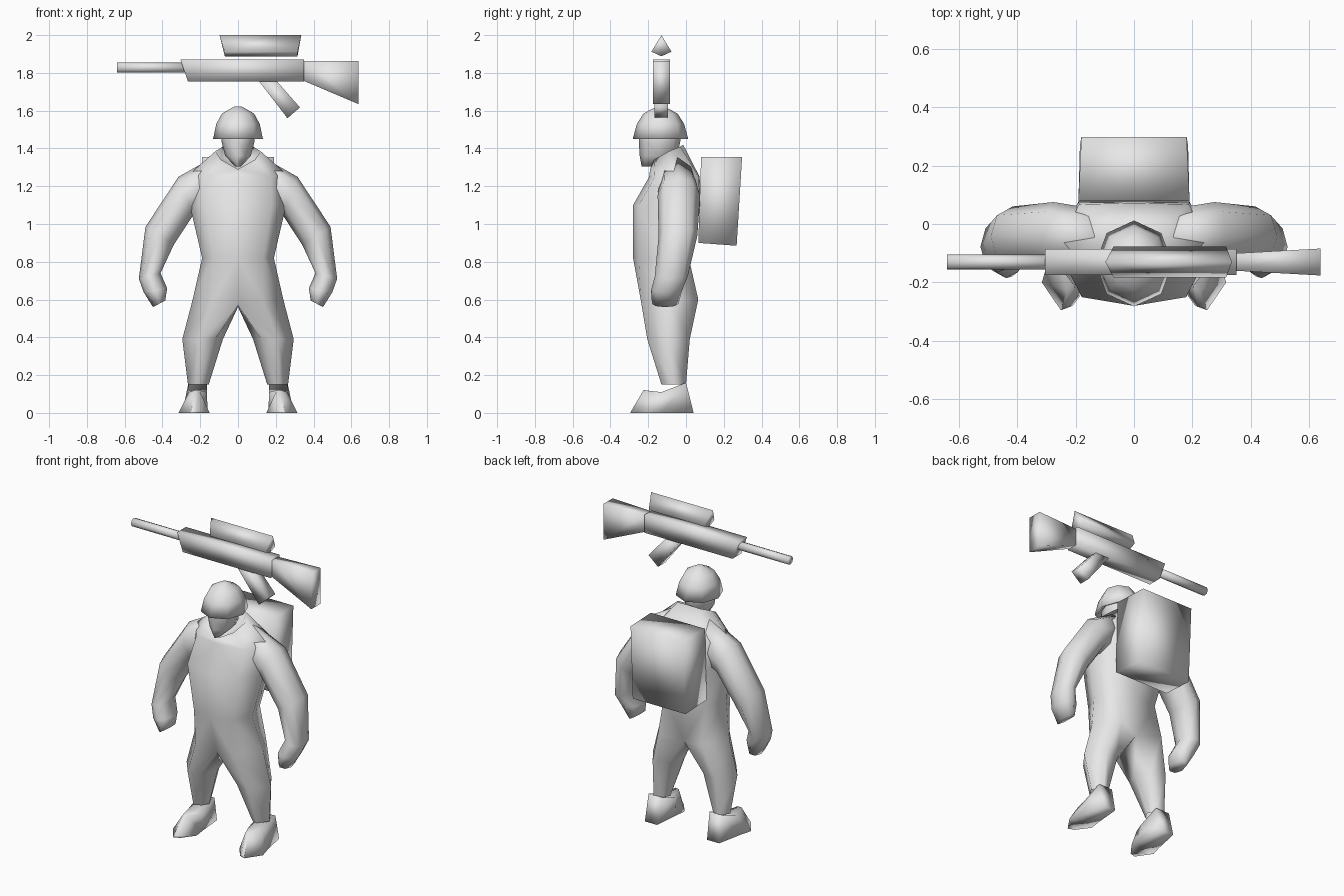
import bpy, bmesh, math
from mathutils import Vector

cube = bpy.data.objects.get("Cube")
if cube:
    bpy.data.objects.remove(cube, do_unlink=True)

grey = bpy.data.materials.new("plain grey")
grey.use_nodes = True
grey.diffuse_color = (0.8, 0.8, 0.8, 1)
grey.node_tree.nodes["Principled BSDF"].inputs["Base Color"].default_value = (0.8, 0.8, 0.8, 1)


def loft(bm, rings, closed=True, caps=True, sx=1):
    """Skin a row of cross-sections that all have the same point count."""
    rows = [[bm.verts.new((x * sx, y, z)) for x, y, z in r] for r in rings]
    n = len(rows[0])
    for a, b in zip(rows, rows[1:]):
        for i in range(n if closed else n - 1):
            j = (i + 1) % n
            bm.faces.new((a[i], a[j], b[j], b[i]))
    if closed and caps:
        bm.faces.new(rows[0])
        bm.faces.new(rows[-1])


def finish(name, bm):
    bmesh.ops.remove_doubles(bm, verts=bm.verts, dist=0.0005)
    bmesh.ops.dissolve_degenerate(bm, edges=bm.edges, dist=0.0005)
    bmesh.ops.recalc_face_normals(bm, faces=bm.faces)
    me = bpy.data.meshes.new(name)
    bm.to_mesh(me)
    bm.free()
    me.materials.append(grey)
    for p in me.polygons:
        p.use_smooth = True
    ob = bpy.data.objects.new(name, me)
    bpy.context.collection.objects.link(ob)
    return ob


def part(name, rings, sx=1):
    bm = bmesh.new()
    loft(bm, rings, sx=sx)
    return finish(name, bm)


def oval(cx, cy, z, rx, ry, n=8):
    return [(cx + rx * math.sin(math.tau * i / n), cy - ry * math.cos(math.tau * i / n), z)
            for i in range(n)]


def slab(outline, widths, cy):
    """Side outline in x/z, with a half width in y for each corner."""
    return [[(x, cy + s * w, z) for (x, z), w in zip(outline, widths)] for s in (-1, 1)]


# Body: half torso sections, front centre round to back centre
def half(w, yf, yb, z, drop=0.0):
    return [(0, yf, z), (w * 0.7, yf + 0.03, z), (w, (yf + yb) / 2, z + drop),
            (w * 0.75, yb - 0.005, z), (0, yb, z)]


collar = [(0, -0.19, 1.29), (0.09, -0.17, 1.34), (0.12, -0.09, 1.385),
          (0.08, -0.03, 1.41), (0, -0.015, 1.42)]
neck = [(x * 0.7, -0.1 + (y + 0.1) * 0.7, z - 0.04) for x, y, z in collar]
pelvis = [(0, -0.21, 0.57), (0.13, -0.24, 0.60), (0.24, -0.09, 0.60),
          (0.15, 0.065, 0.60), (0, 0.02, 0.57)]
torso = [[(0, -0.1, 1.33)] * 5, neck, collar,
         half(0.25, -0.195, 0.072, 1.25, 0.02), half(0.255, -0.28, 0.08, 1.10),
         half(0.19, -0.28, 0.02, 0.82), pelvis]


def leg_ring(xi, xo, yf, yb, z):
    w, m = xo - xi, (yf + yb) / 2
    return [(xi + w * 0.2, yf + 0.02, z), (xi + w * 0.6, yf, z), (xo, m, z),
            (xi + w * 0.65, yb, z), (xi + w * 0.2, yb - 0.02, z), (xi, m, z)]


leg = [pelvis + [(0, -0.09, 0.56)],
       leg_ring(0.08, 0.295, -0.205, 0.02, 0.39),
       leg_ring(0.155, 0.265, -0.13, 0.0, 0.15)]
bm = bmesh.new()
for s in (1, -1):
    loft(bm, torso, closed=False, sx=s)
    loft(bm, leg, caps=False, sx=s)
finish("body", bm)


# Arms with fists: outer point, inner point and y range of each section
def arm_ring(xo, zo, xi, zi, yf, yb):
    out = []
    for i in range(8):
        a = math.tau * i / 8
        u, v = math.cos(a) / 2 + 0.5, math.sin(a) / 2 + 0.5
        out.append((xi + (xo - xi) * u, yf + (yb - yf) * v, zi + (zo - zi) * u))
    return out


arm = [arm_ring(*r) for r in (
    (0.12, 1.36, 0.12, 1.10, -0.14, 0.05),
    (0.315, 1.25, 0.235, 1.05, -0.15, 0.075),
    (0.49, 0.985, 0.34, 0.89, -0.145, 0.06),
    (0.525, 0.71, 0.41, 0.74, -0.165, 0.01),
    (0.50, 0.64, 0.375, 0.66, -0.185, -0.02),
    (0.45, 0.56, 0.385, 0.595, -0.18, -0.04))]

# Boots, from heel to toe
boot = [
    [(0.175, 0.04, 0), (0.165, 0, 0.16), (0.262, 0, 0.16), (0.26, 0.04, 0)],
    [(0.16, -0.13, 0), (0.165, -0.13, 0.11), (0.26, -0.13, 0.11), (0.295, -0.13, 0)],
    [(0.15, -0.20, 0), (0.205, -0.22, 0.12), (0.23, -0.225, 0.12), (0.315, -0.20, 0)],
    [(0.21, -0.28, 0), (0.22, -0.28, 0.01), (0.245, -0.29, 0.01), (0.25, -0.295, 0)]]

for side, s in (("left", 1), ("right", -1)):
    part(side + "_arm", arm, s)
    part(side + "_boot", boot, s)

# Head narrowing to the chin
part("head", [oval(0, -0.14, 1.50, 0.09, 0.11), oval(0, -0.14, 1.44, 0.088, 0.11),
              oval(0, -0.145, 1.36, 0.068, 0.10), oval(0, -0.19, 1.305, 0.015, 0.045)])

# Helmet with an open rim
part("helmet", [oval(0, -0.14, 1.47, 0.09, 0.11), oval(0, -0.135, 1.45, 0.115, 0.13),
                oval(0, -0.135, 1.45, 0.132, 0.147), oval(0, -0.135, 1.53, 0.115, 0.125),
                oval(0, -0.135, 1.585, 0.085, 0.09), oval(0, -0.135, 1.622, 0.02, 0.02)])

# Backpack
part("backpack", [
    [(-0.19, 0.065, 0.90), (0.19, 0.065, 0.90), (0.185, 0.268, 0.885), (-0.185, 0.268, 0.885)],
    [(-0.19, 0.08, 1.355), (0.19, 0.08, 1.355), (0.18, 0.297, 1.355), (-0.18, 0.297, 1.355)]])

# Rifle floating above the head
Y = -0.13
part("rifle_receiver", slab([(-0.305, 1.87), (0.35, 1.87), (0.35, 1.755), (-0.265, 1.755)],
                            [0.044] * 4, Y))
part("rifle_stock", slab([(0.35, 1.862), (0.637, 1.862), (0.637, 1.635), (0.35, 1.757)],
                         [0.03, 0.046, 0.046, 0.03], Y))
part("rifle_grip", slab([(0.11, 1.757), (0.205, 1.757), (0.328, 1.617), (0.262, 1.56)],
                        [0.036] * 4, Y))
part("rifle_barrel", [[(x, Y + dy, 1.828 + dz) for _, dy, dz in
                       [(0, 0.026 * math.cos(math.tau * i / 8), 0.027 * math.sin(math.tau * i / 8))
                        for i in range(8)]] for x in (-0.64, -0.27)])
part("rifle_scope", [
    [(tip, Y, 2.0), (end, Y + 0.053, 1.912), (end, Y, 1.888), (end, Y - 0.053, 1.912)]
    for tip, end in ((-0.098, -0.07), (0.335, 0.315))])
